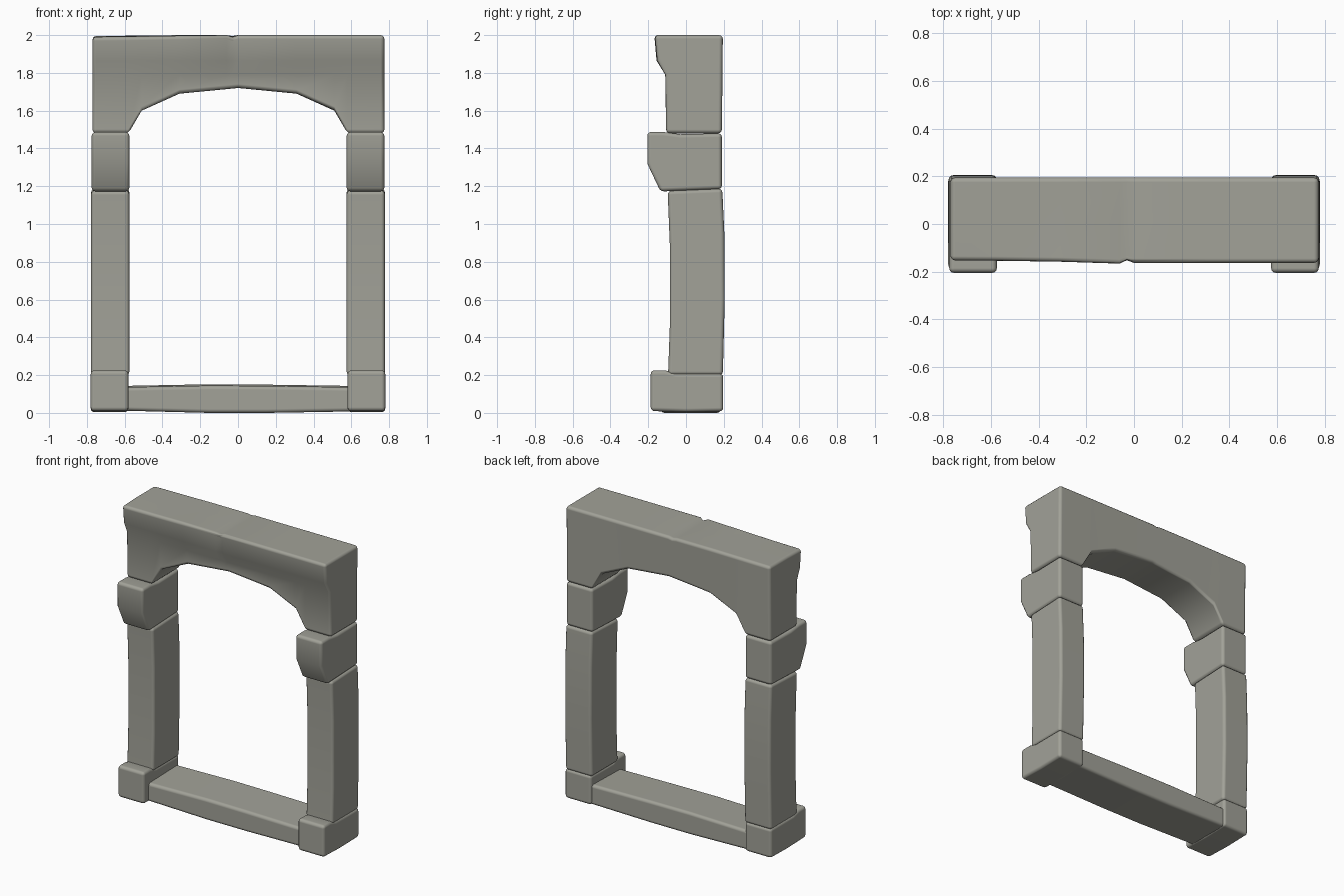
import bpy, bmesh, math

if "Cube" in bpy.data.objects:
    bpy.data.objects.remove(bpy.data.objects["Cube"])

stone = bpy.data.materials.new("weathered_stone")
stone.diffuse_color = (0.36, 0.36, 0.315, 1)
stone.use_nodes = True
stone.node_tree.nodes["Principled BSDF"].inputs["Base Color"].default_value = stone.diffuse_color


def loft(name, sections, bevel=0.02, mirror=False):
    """Skin a list of equal-length closed sections and round the hard edges."""
    bm = bmesh.new()
    rings = [[bm.verts.new(p) for p in s] for s in sections]
    n = len(rings[0])
    for a, b in zip(rings, rings[1:]):
        for i in range(n):
            j = (i + 1) % n
            bm.faces.new((a[i], a[j], b[j], b[i]))
    bm.faces.new(rings[0])
    bm.faces.new(rings[-1])
    bmesh.ops.recalc_face_normals(bm, faces=bm.faces)
    me = bpy.data.meshes.new(name)
    bm.to_mesh(me)
    bm.free()
    me.materials.append(stone)
    me.shade_smooth()
    ob = bpy.data.objects.new(name, me)
    bpy.context.collection.objects.link(ob)
    bv = ob.modifiers.new("rounded_edges", 'BEVEL')
    bv.width = bevel
    bv.segments = 3
    bv.limit_method = 'ANGLE'
    bv.angle_limit = math.radians(46)
    bv.use_clamp_overlap = False
    bv.harden_normals = True
    if mirror:
        m = ob.modifiers.new("other_side", 'MIRROR')
        m.use_mirror_merge = False
    return ob


def prism(name, x0, x1, profile, **kw):
    """Extrude a (y, z) side profile along x."""
    return loft(name, [[(x, y, z) for y, z in profile] for x in (x0, x1)], **kw)


# lintel: (x, underside height, top height, front edge of the top)
columns = [(-0.77, 1.48, 1.99, -0.155), (-0.58, 1.48, 1.992, -0.156),
           (-0.51, 1.60, 1.993, -0.157), (-0.31, 1.69, 1.997, -0.16),
           (-0.06, 1.714, 2.0, -0.168), (-0.03, 1.717, 1.99, -0.154),
           (0.0, 1.72, 2.0, -0.165), (0.31, 1.69, 2.0, -0.165),
           (0.51, 1.60, 2.0, -0.165), (0.58, 1.48, 2.0, -0.165),
           (0.775, 1.48, 2.0, -0.165)]
loft("arched_lintel", [[
    (x, 0.195, min(t + 0.005, 2.0)), (x, 0.19, u), (x, -0.105, u),
    (x, -0.11, 1.79), (x, f + 0.012, 1.865), (x, f, t),
    (x, 0.0, max(t, 1.995))] for x, u, t, f in columns])

# corbels under the lintel
prism("corbel", 0.575, 0.775,
      [(0.19, 1.48), (0.19, 1.185), (-0.135, 1.172), (-0.205, 1.32),
       (-0.205, 1.487), (-0.12, 1.487), (-0.03, 1.475)], mirror=True)

# slightly bowed posts
prism("post", 0.575, 0.778,
      [(0.192, 1.187), (0.203, 0.95), (0.205, 0.6), (0.195, 0.2),
       (-0.095, 0.2), (-0.086, 0.45), (-0.086, 0.9), (-0.097, 1.175)],
      mirror=True)

# base blocks
prism("base_block", 0.58, 0.78,
      [(0.197, 0.208), (0.197, 0.008), (0.0, 0.004), (-0.187, 0.01),
       (-0.187, 0.225), (-0.11, 0.225), (-0.05, 0.208)], mirror=True)

# threshold between the bases, slightly crowned
loft("threshold", [[(x, 0.185, t), (x, 0.185, b), (x, -0.135, b), (x, -0.135, t - 0.008)]
                   for x, t, b in [(-0.62, 0.143, 0.012), (-0.15, 0.152, 0.0),
                                   (0.15, 0.15, 0.0), (0.62, 0.143, 0.008)]])
